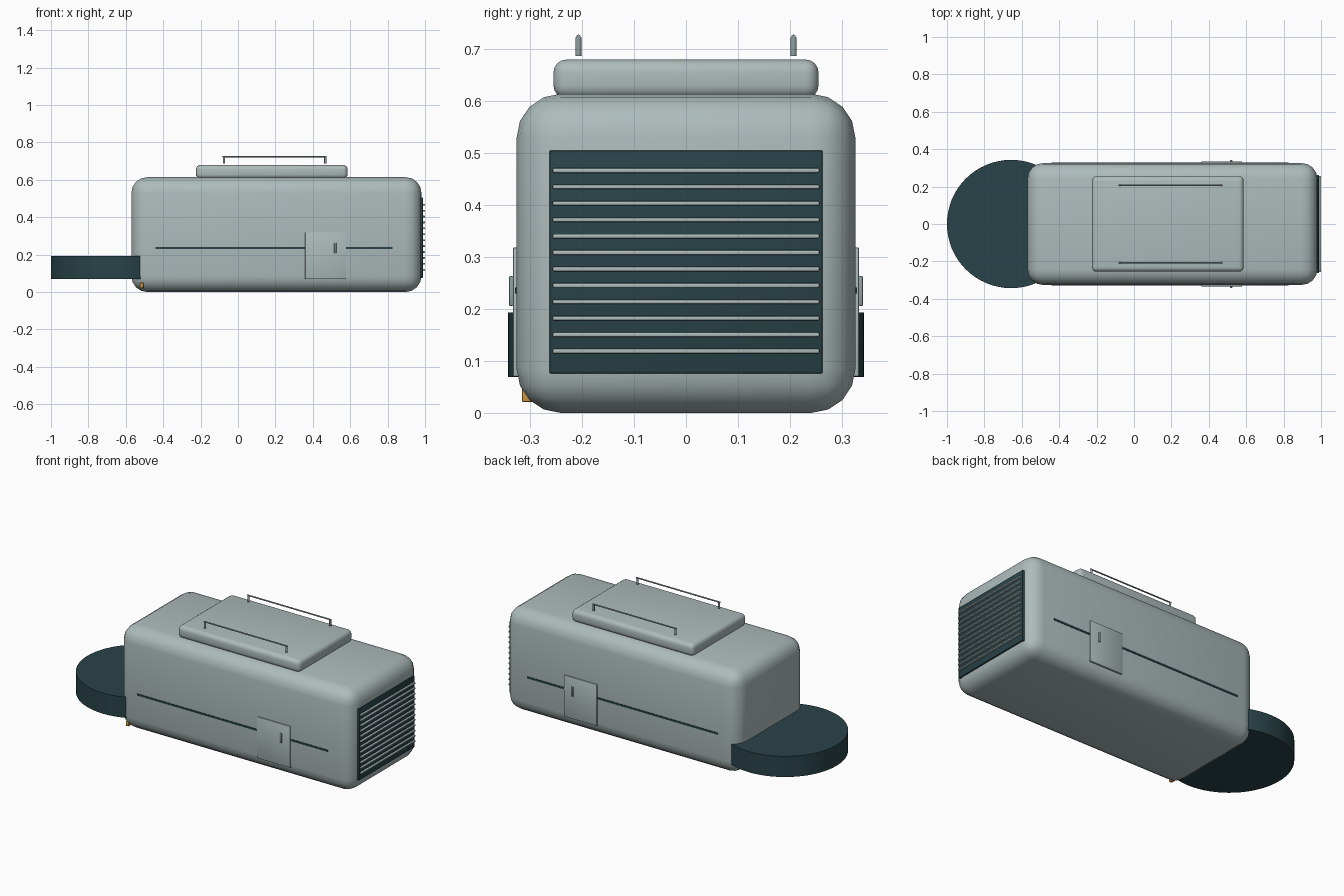
import bpy, math

if "Cube" in bpy.data.objects:
    bpy.data.objects.remove(bpy.data.objects["Cube"])


def material(name, rgb):
    m = bpy.data.materials.new(name)
    m.diffuse_color = (*rgb, 1)
    m.use_nodes = True
    m.node_tree.nodes["Principled BSDF"].inputs["Base Color"].default_value = m.diffuse_color
    return m


SHELL = material("pale_shell", (0.42, 0.50, 0.50))
DARK = material("dark_teal", (0.022, 0.056, 0.066))
METAL = material("metal", (0.28, 0.35, 0.36))
AMBER = material("amber", (0.65, 0.32, 0.06))


def finish(o, name, mat):
    o.name = name
    o.data.materials.append(mat)
    bpy.ops.object.shade_smooth_by_angle(angle=math.radians(35))
    return o


def box(name, x, y, z, mat, bevel=0, segments=3):
    """Box from (min, max) ranges with optional rounded edges."""
    lo, hi = zip(x, y, z)
    bpy.ops.mesh.primitive_cube_add(size=1, location=[(a + b) / 2 for a, b in zip(lo, hi)])
    o = bpy.context.object
    o.scale = [b - a for a, b in zip(lo, hi)]
    bpy.ops.object.transform_apply(location=False, rotation=False, scale=True)
    if bevel:
        m = o.modifiers.new("bevel", 'BEVEL')
        m.width, m.segments = bevel, segments
        bpy.ops.object.modifier_apply(modifier="bevel")
    return finish(o, name, mat)


def rod(name, loc, radius, length, mat, axis='Z', sides=12):
    rot = {'X': (0, math.pi / 2, 0), 'Y': (math.pi / 2, 0, 0), 'Z': (0, 0, 0)}[axis]
    bpy.ops.mesh.primitive_cylinder_add(vertices=sides, radius=radius, depth=length,
                                        location=loc, rotation=rot)
    return finish(bpy.context.object, name, mat)


def side_range(s, a, b):
    return tuple(sorted((s * a, s * b)))


# Main body and raised roof hatch
box("body", (-0.57, 0.981), (-0.326, 0.326), (0, 0.614), SHELL, 0.085, 4)
box("roof_hatch", (-0.225, 0.586), (-0.255, 0.255), (0.605, 0.68), SHELL, 0.025, 4)

# Round base at the tail
rod("tail_disc", (-0.657, 0, 0.131), 0.343, 0.124, DARK, sides=64)

# End grille with slats
box("grille_panel", (0.965, 0.988), (-0.263, 0.263), (0.076, 0.505), DARK, 0.003, 2)
for i in range(12):
    z = 0.119 + i * 0.0316
    box(f"grille_slat_{i + 1}", (0.984, 1.0), (-0.257, 0.257), (z - 0.0045, z + 0.0045),
        SHELL, 0.003, 2)

# Parts repeated on both sides
for s, tag in ((-1, "front"), (1, "back")):
    # Side trim, door and handle
    box(f"{tag}_stripe", (-0.44, 0.825), side_range(s, 0.32, 0.329), (0.23, 0.241), DARK)
    box(f"{tag}_door", (0.359, 0.578), side_range(s, 0.32, 0.333), (0.07, 0.318),
        SHELL, 0.002, 2)
    box(f"{tag}_door_handle", (0.514, 0.526), side_range(s, 0.331, 0.341), (0.206, 0.263),
        METAL, 0.003, 2)
    # Roof rail on two posts
    y = s * 0.207
    rod(f"{tag}_roof_rail", (0.196, y, 0.724), 0.004, 0.556, METAL, 'X')
    for k, x in enumerate((-0.075, 0.467)):
        rod(f"{tag}_rail_post_{k + 1}", (x, y, 0.7045), 0.006, 0.035, METAL)

# Small amber lamp at the lower corner
box("amber_lamp", (-0.525, -0.506), (-0.316, -0.29), (0.021, 0.05), AMBER, 0.003, 2)
